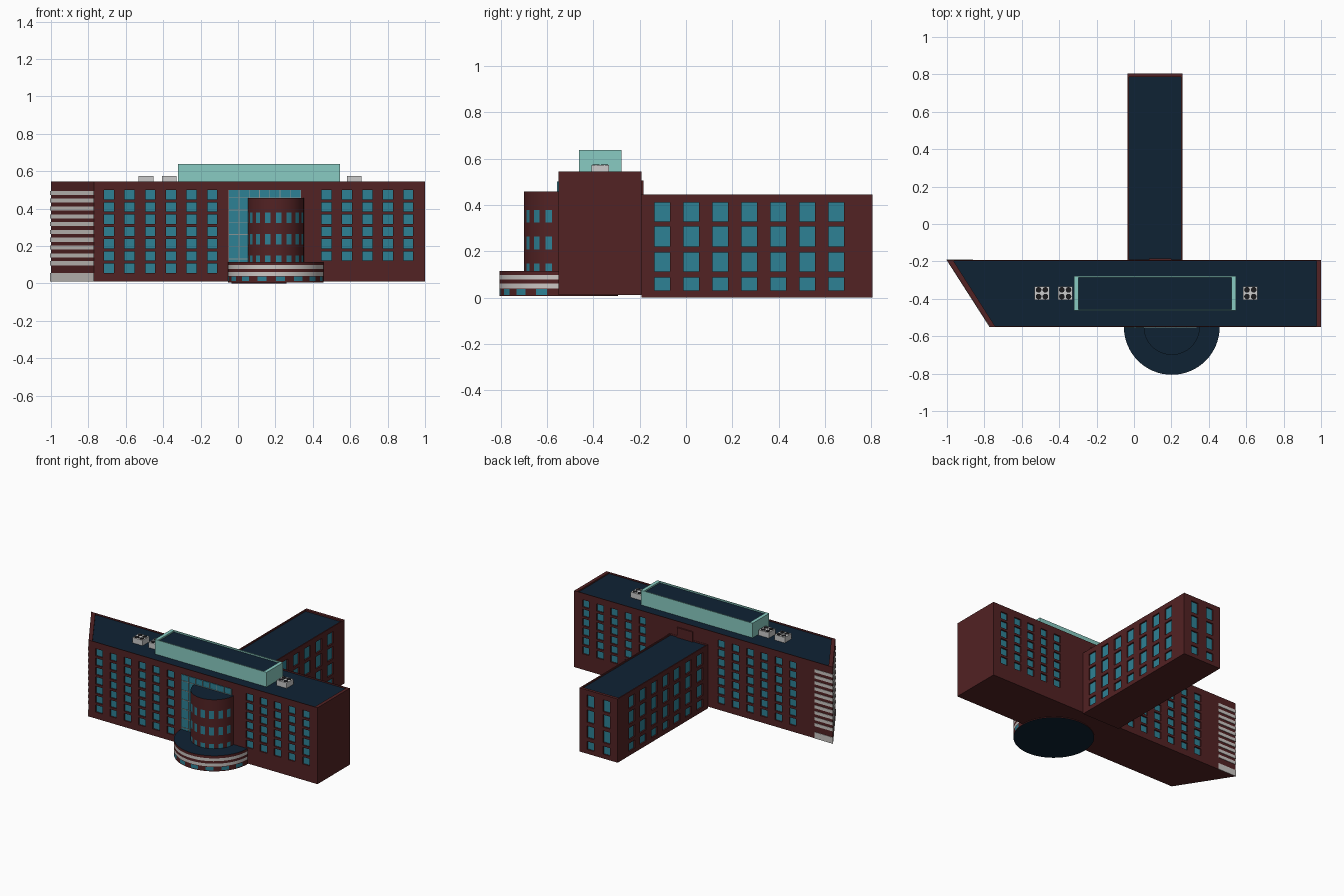
import bpy, bmesh, math
from mathutils import Vector

if "Cube" in bpy.data.objects:
    bpy.data.objects.remove(bpy.data.objects["Cube"])

# ---- palette ----
COLOURS = [("brick_red", (0.085, 0.016, 0.017)), ("roof_navy", (0.0045, 0.016, 0.034)),
           ("window_blue", (0.027, 0.22, 0.30)), ("pale_teal", (0.25, 0.60, 0.54)),
           ("stone_white", (0.60, 0.57, 0.55)), ("unit_grey", (0.60, 0.60, 0.60)),
           ("mullion_grey", (0.25, 0.30, 0.30)), ("fan_black", (0.01, 0.01, 0.012))]
MATS = []
for n, c in COLOURS:
    m = bpy.data.materials.new(n)
    m.diffuse_color = (*c, 1)
    m.use_nodes = True
    m.node_tree.nodes["Principled BSDF"].inputs["Base Color"].default_value = m.diffuse_color
    MATS.append(m)
BRICK, ROOF, GLASS, TEAL, WHITE, GREY, MULLION, BLACK = range(8)


def finish(name, bm, smooth=False, recalc=False):
    bmesh.ops.remove_doubles(bm, verts=bm.verts, dist=1e-5)
    if recalc:
        bmesh.ops.recalc_face_normals(bm, faces=bm.faces)
    me = bpy.data.meshes.new(name)
    bm.to_mesh(me)
    bm.free()
    for m in MATS:
        me.materials.append(m)
    ob = bpy.data.objects.new(name, me)
    bpy.context.collection.objects.link(ob)
    if smooth:
        bpy.context.view_layer.objects.active = ob
        ob.select_set(True)
        bpy.ops.object.shade_smooth_by_angle(angle=math.radians(30))
        ob.select_set(False)
    return ob


def face(bm, pts, mat):
    f = bm.faces.new([bm.verts.new(p) for p in pts])
    f.material_index = mat


def at(pts, z):
    return [(x, y, z) for x, y in pts]


def prism(bm, foot, z0, z1, mat, top=None):
    """Closed prism over a counter-clockwise footprint."""
    face(bm, at(foot[::-1], z0), mat)
    face(bm, at(foot, z1), mat if top is None else top)
    for a, b in zip(foot, foot[1:] + foot[:1]):
        face(bm, [(*a, z0), (*b, z0), (*b, z1), (*a, z1)], mat)


def rect(x0, x1, y0, y1):
    return [(x0, y0), (x1, y0), (x1, y1), (x0, y1)]


def wall(bm, a, b, z0, z1, spec, mat, depth=0.010):
    """Wall from a to b; spec = (axis, column centres, width, row spans) of recessed windows."""
    a, b = Vector((*a, 0)), Vector((*b, 0))
    d = (b - a).normalized()
    inward = Vector((-d.y, d.x, 0)) * depth
    us, zs = [0, (b - a).length], [z0, z1]
    if spec:
        axis, cols, w, rows = spec
        for c in cols:
            u = abs(c - a[axis])
            us += [u - w / 2, u + w / 2]
        for r in rows:
            zs += list(r)
    us.sort()
    zs.sort()
    for i in range(len(us) - 1):
        for j in range(len(zs) - 1):
            q = [a + d * u + Vector((0, 0, z)) for u, z in
                 ((us[i], zs[j]), (us[i + 1], zs[j]), (us[i + 1], zs[j + 1]), (us[i], zs[j + 1]))]
            if i % 2 and j % 2:
                p = [v + inward for v in q]
                face(bm, p, GLASS)
                for k in range(4):
                    n = (k + 1) % 4
                    face(bm, [q[k], q[n], p[n], p[k]], mat)
            else:
                face(bm, q, mat)


def block(name, foot, roof, z0, z1, mat, specs={}, sink=0.01):
    """Building volume with windowed walls, a parapet rim and a sunken roof."""
    bm = bmesh.new()
    face(bm, at(foot[::-1], z0), mat)
    face(bm, at(roof, z1 - sink), ROOF)
    for i in range(len(foot)):
        n = (i + 1) % len(foot)
        wall(bm, foot[i], foot[n], z0, z1, specs.get(i), mat)
        face(bm, [(*foot[i], z1), (*foot[n], z1), (*roof[n], z1), (*roof[i], z1)], mat)
        face(bm, [(*roof[i], z1), (*roof[n], z1), (*roof[n], z1 - sink), (*roof[i], z1 - sink)], mat)
    return finish(name, bm)


# ---- main slab with slanted left end ----
F, B = -0.55, -0.193
rows7 = [(0.449 - 0.0655 * i, 0.499 - 0.0655 * i) for i in range(7)]
left_cols = [-0.69 + 0.1105 * i for i in range(6)]
right_cols = [0.473 + 0.1093 * i for i in range(5)]
block("main_building",
      [(-1, B), (-0.77, F), (0.2, F), (1, F), (1, B), (0.1, B)],
      [(-0.965, B - .004), (-0.743, F + .004), (0.2, F + .004), (0.977, F + .004),
       (0.977, B - .004), (0.1, B - .004)], 0.011, 0.545, BRICK,
      {1: (0, left_cols, 0.053, rows7), 2: (0, right_cols, 0.053, rows7[:6]),
       4: (0, right_cols, 0.053, rows7[:6]), 5: (0, left_cols, 0.053, rows7)})

# ---- rear wing ----
wing_rows = [(0.03, 0.086), (0.112, 0.194), (0.22, 0.306), (0.328, 0.41)]
wing_cols = [-0.103 + 0.1253 * i for i in range(7)]
block("rear_wing", rect(-0.035, 0.26, B, 0.805), rect(-0.027, 0.252, B + .002, 0.785),
      0.0, 0.445, BRICK,
      {1: (1, wing_cols, 0.066, wing_rows), 2: (0, [0.05, 0.174], 0.055, wing_rows),
       3: (1, wing_cols, 0.066, wing_rows)})

# ---- rooftop penthouse ----
block("penthouse", rect(-0.32, 0.545, -0.462, -0.279), rect(-0.296, 0.521, -0.456, -0.285),
      0.53, 0.637, TEAL)

# ---- roof access panel above the wing ----
bm = bmesh.new()
prism(bm, rect(0.08, 0.2, B, B + 0.009), 0.43, 0.505, BRICK)
finish("roof_access", bm)

# ---- white bands wrapping the slanted end ----
bm = bmesh.new()
band = [(-0.86, B), (-0.86, B + .003), (-1.004, B + .003), (-0.7725, F - .0016),
        (-0.77, F), (-1, B)]
for i in range(10):
    z = 0.484 - 0.0418 * i
    prism(bm, band, z - 0.011, z + 0.011, WHITE)
prism(bm, band, 0.011, 0.055, WHITE)
finish("end_bands", bm, recalc=True)

# ---- entrance curtain wall with mullions ----
bm = bmesh.new()
prism(bm, rect(-0.052, 0.337, F - 0.004, F + 0.002), 0.11, 0.5, GLASS)
finish("curtain_wall", bm)
bm = bmesh.new()
for i in range(8):
    x = -0.05 + 0.055 * i
    prism(bm, rect(x - .002, x + .002, F - .008, F), 0.11, 0.5, MULLION)
for i in range(6):
    z = 0.13 + 0.0655 * i
    prism(bm, rect(-0.052, 0.337, F - .007, F), z - .002, z + .002, MULLION)
finish("curtain_mullions", bm)


# ---- round entrance: stacked rings coloured by level and segment ----
def drum(name, r, levels, mats, segs=64):
    """mats: colour per level; GLASS levels alternate window and brick."""
    bm = bmesh.new()
    ring = [(0.202 + r * math.cos(2 * math.pi * i / segs),
             F + r * math.sin(2 * math.pi * i / segs)) for i in range(segs)]
    face(bm, at(ring[::-1], levels[0]), ROOF)
    face(bm, at(ring, levels[-1]), ROOF)
    for z0, z1, m in zip(levels, levels[1:], mats):
        for i in range(segs):
            a, b = ring[i], ring[(i + 1) % segs]
            mat = BRICK if m == GLASS and i % 4 > 1 else m
            face(bm, [(*a, z0), (*b, z0), (*b, z1), (*a, z1)], mat)
    return finish(name, bm, smooth=True)


drum("entrance_podium", 0.256, [0.006, 0.012, 0.036, 0.04, 0.06, 0.077, 0.097, 0.115],
     [BRICK, GLASS, BRICK, WHITE, BRICK, WHITE, BRICK])
drum("entrance_tower", 0.15, [0.10, 0.148, 0.208, 0.264, 0.323, 0.378, 0.457],
     [GLASS, BRICK, GLASS, BRICK, GLASS, BRICK])

# ---- rooftop cooling units with four fans each ----
for k, x in enumerate((-0.492, -0.368, 0.622)):
    bm = bmesh.new()
    y = -0.37
    prism(bm, rect(x - .039, x + .039, y - .037, y + .037), 0.53, 0.573, GREY)
    for sx in (-1, 1):
        for sy in (-1, 1):
            disc = [(x + sx * .018 + .015 * math.cos(math.pi * i / 8),
                     y + sy * .018 + .015 * math.sin(math.pi * i / 8)) for i in range(16)]
            prism(bm, disc, 0.572, 0.575, BLACK)
    finish("cooling_unit_%d" % (k + 1), bm)
